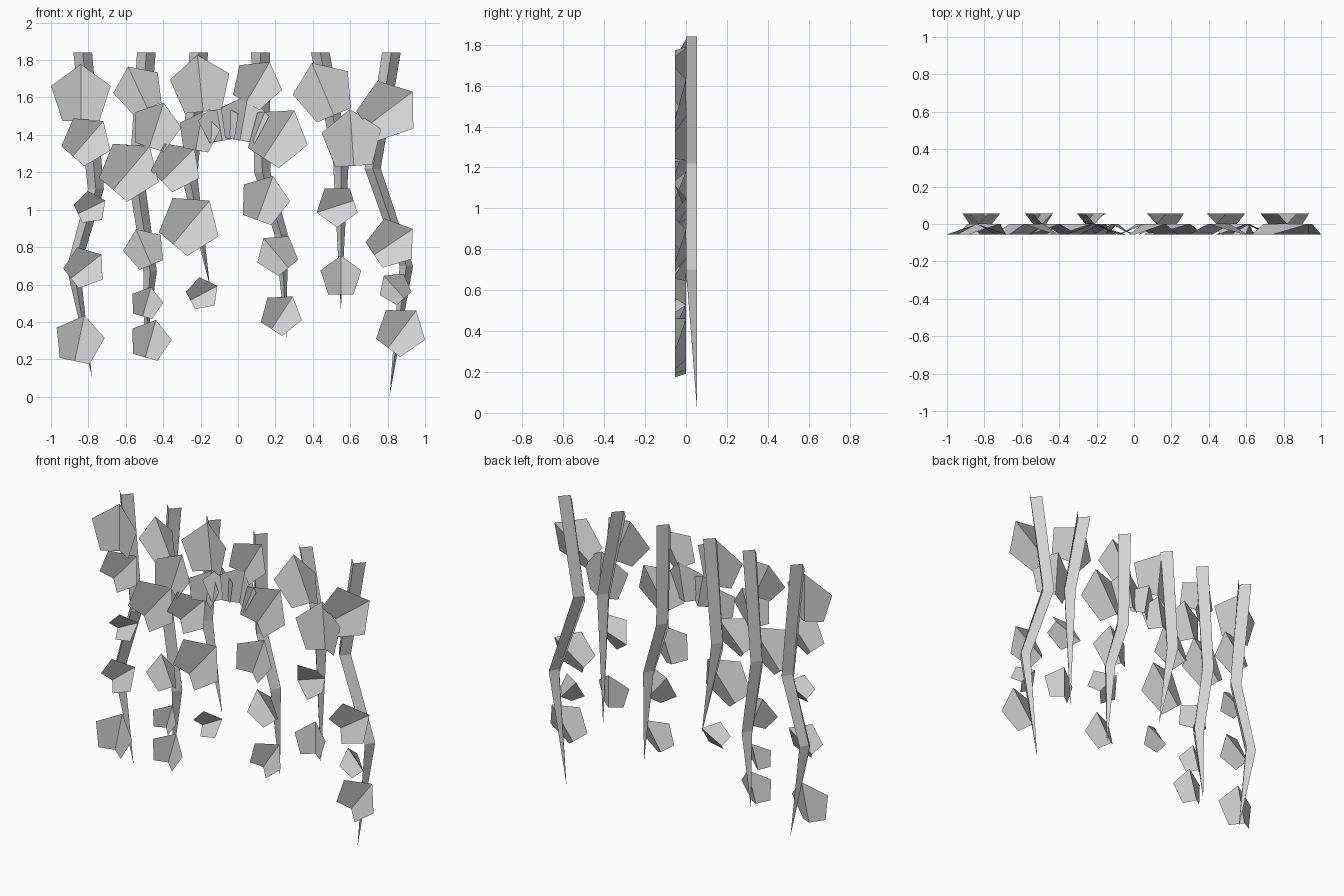
import bpy
from math import sin, cos, radians

cube = bpy.data.objects.get("Cube")
if cube:
    bpy.data.objects.remove(cube, do_unlink=True)

DEPTH = 0.055        # depth of both the stems and the leaves
TOP = 1.84           # height at which every stem starts
HALF_WIDTH = 0.05    # stem half width at the top
NARROWING = 0.007    # loss of half width at each bend


def make_material(name, color):
    material = bpy.data.materials.new(name)
    material.use_nodes = True
    material.diffuse_color = color
    shader = material.node_tree.nodes["Principled BSDF"]
    shader.inputs["Base Color"].default_value = color
    return material


grey = 0.65
plain_grey = make_material("plain_grey", (grey, grey, grey, 1))


def make_object(name, verts, faces):
    mesh = bpy.data.meshes.new(name)
    mesh.from_pydata(verts, [], faces)
    mesh.materials.append(plain_grey)
    obj = bpy.data.objects.new(name, mesh)
    bpy.context.collection.objects.link(obj)
    return obj


def make_stem(name, top_x, bends, tip):
    """Open V-shaped trough with its ridge to the front, tapering to a point."""
    verts, faces = [], []
    rings = [(top_x, TOP)] + bends
    for index, (x, z) in enumerate(rings):
        half = HALF_WIDTH - NARROWING * index
        verts += [(x - half, DEPTH, z), (x, 0, z), (x + half, DEPTH, z)]
    for ring in range(len(bends)):
        for side in range(2):
            a = ring * 3 + side
            faces.append((a, a + 3, a + 4, a + 1))
    # pointed end
    end = len(verts)
    verts.append((tip[0], DEPTH, tip[1]))
    faces += [(end - 3, end, end - 2), (end - 2, end, end - 1)]
    make_object(name, verts, faces)


def make_leaf(name, radius, x, z, turn):
    """Pentagon folded back along the line from its tip to the opposite edge."""
    verts = []
    for corner in range(5):
        angle = radians(turn + corner * 72)
        y = -DEPTH if corner else 0
        verts.append((x + radius * sin(angle), y, z + radius * cos(angle)))
    # middle of the edge opposite the tip
    (ax, _, az), (bx, _, bz) = verts[2:4]
    verts.append(((ax + bx) / 2, 0, (az + bz) / 2))
    make_object(name, verts, [(0, 5, 2, 1), (0, 4, 3, 5)])


# Hanging stems: name, x at the top, bends (x, z), tip (x, z)
make_stem("far_right_stem", -.83, [(-.76, 1.11), (-.88, .69)], (-.78, .1))
make_stem("right_stem", -.49, [(-.54, 1.14), (-.47, .67)], (-.5, .2))
make_stem("inner_right_stem", -.21, [(-.26, 1.18)], (-.15, .59))
make_stem("inner_left_stem", .12, [(.13, 1.2), (.23, .87)], (.26, .3))
make_stem("left_stem", .44, [(.55, 1.28)], (.55, .46))
make_stem("far_left_stem", .82, [(.72, 1.22), (.9, .7)], (.81, 0))

# Leaves in four sizes: each placed by x, z and clockwise turn of the tip
leaf_radius = {"large": .168, "medium": .138, "small": .115, "tiny": .09}
leaf_places = {
    "large": [(-.84, 1.61, 0), (-.58, 1.21, 40), (-.2, 1.66, -6), (-.26, .92, 40),
              (.21, 1.39, 33), (.46, 1.63, -23), (.61, 1.37, -4), (.8, 1.53, 53)],
    "medium": [(-.81, 1.37, 41), (-.85, .3, 12), (-.53, 1.64, -25), (-.44, 1.44, 18),
               (-.33, 1.23, 45), (.03, 1.48, 10), (.1, 1.67, 30), (.14, 1.05, 20),
               (.82, .82, 56), (.87, .35, 37)],
    "small": [(-.82, .69, 52), (-.5, .79, -23), (-.47, .3, 16), (-.21, 1.41, 10),
              (-.1, 1.46, -10), (.21, .76, -40), (.23, .44, 33), (.53, 1.02, -108),
              (.55, .64, 0)],
    "tiny": [(-.79, 1.01, 64), (-.49, .5, 16), (-.19, .55, 62), (.84, .58, -42)],
}
for size, places in leaf_places.items():
    for number, place in enumerate(places, start=1):
        make_leaf(f"{size}_leaf_{number}", leaf_radius[size], *place)
